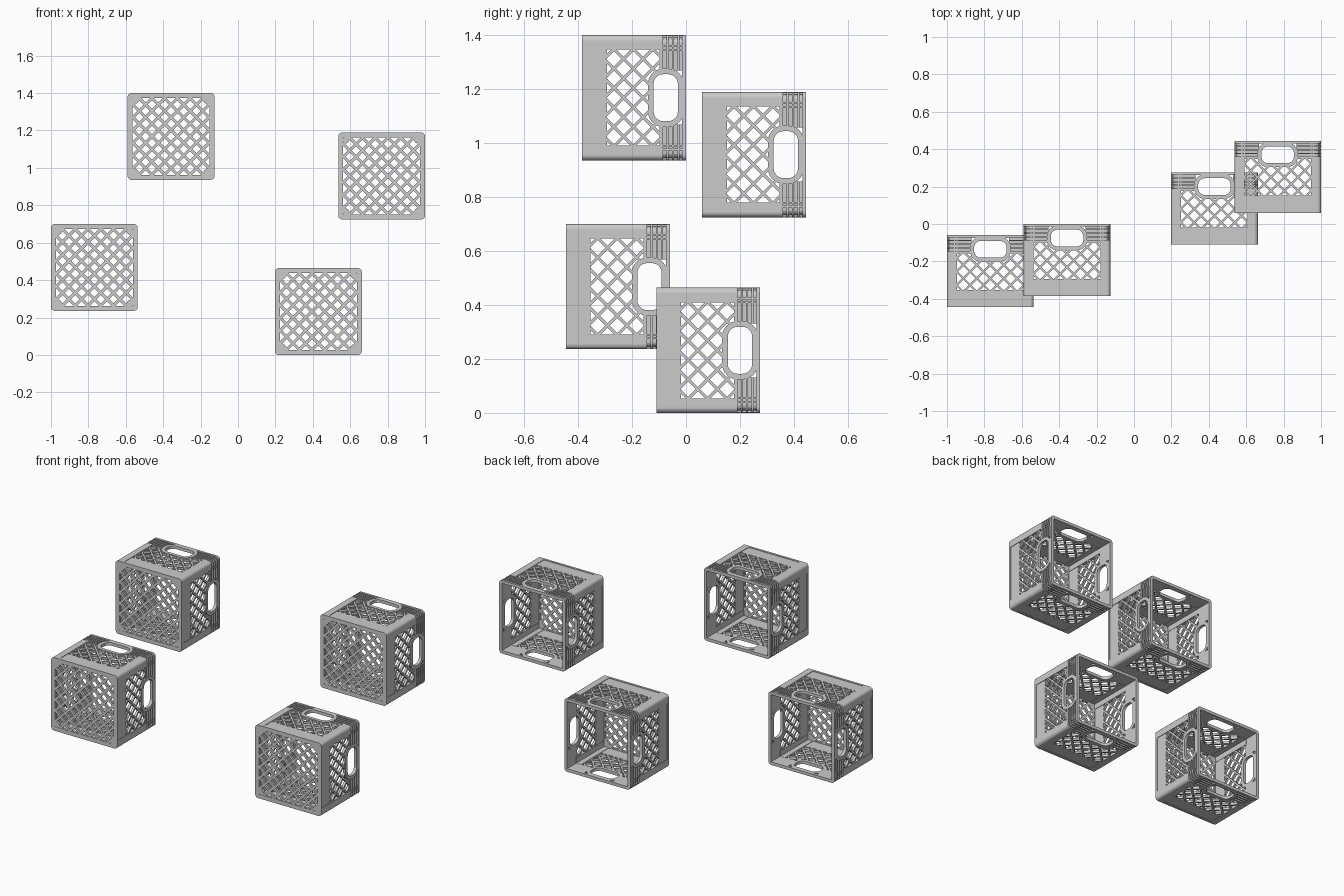
import bpy, bmesh, math
from mathutils import Matrix, Vector

if "Cube" in bpy.data.objects:
    bpy.data.objects.remove(bpy.data.objects["Cube"])

H, DEPTH = 0.232, 0.385          # half width and depth of one crate
HOLE = (0.31, 0.087, 0.045, 0.036)   # handle hole: centre y, half sizes, corner radius
AXIAL = Matrix(((1, 0, 0, 0), (0, 0, 1, 0), (0, 1, 0, 0), (0, 0, 0, 1)))   # profile in xz, pushed along y
SIDE = Matrix(((0, 0, 1, 0), (0, 1, 0, 0), (1, 0, 0, 0), (0, 0, 0, 1)))    # profile on the +x wall
TURNS = [Matrix.Rotation(k * math.pi / 2, 4, 'Y') for k in range(4)]


def prism(bm, pts, h0, h1, m):
    lo = [bm.verts.new(m @ Vector((u, v, h0))) for u, v in pts]
    hi = [bm.verts.new(m @ Vector((u, v, h1))) for u, v in pts]
    bm.faces.new(lo)
    bm.faces.new(hi[::-1])
    for i in range(len(pts)):
        j = (i + 1) % len(pts)
        bm.faces.new((lo[i], lo[j], hi[j], hi[i]))


def corner(bm, arm, inset, thick, y0, y1, r=0.02):
    """Rounded L profile at all four corners."""
    o = H - inset
    arc = [(o - r + r * math.sin(a), o - r + r * math.cos(a))
           for a in [i * math.pi / 10 for i in range(6)]]
    pts = [(H - arm, o)] + arc + [(o, H - arm), (o - thick, H - arm),
                                  (o - thick, o - thick), (H - arm, o - thick)]
    for t in TURNS:
        prism(bm, pts, y0, y1, t @ AXIAL)


def hole_distance(u, v):
    cy, a, b, r = HOLE
    dx, dy = abs(u) - a + r, abs(v - cy) - b + r
    return math.hypot(max(dx, 0), max(dy, 0)) + min(max(dx, dy), 0) - r


def lattice(bm, pitch, width, h0, h1, keep, mats, centre):
    """Crossing 45 degree strips, kept only where keep(u, v) is true."""
    w, n = width / 2 * math.sqrt(0.5), 300
    for s in (1, -1):
        for k in range(-9, 10):
            c, run = (k + 0.5) * pitch, []
            for i in range(n + 1):
                u = -0.3 + 0.6 * i / n
                v = centre + s * u + c
                inside = i < n and keep(u, v)
                if inside:
                    run.append((u, v))
                elif run:
                    (a, b), (d, e) = run[0], run[-1]
                    if d - a > 0.006:
                        pts = [(a - s * w, b + w), (d - s * w, e + w),
                               (d + s * w, e - w), (a + s * w, b - w)]
                        for m in mats:
                            prism(bm, pts, h0, h1, m)
                    run = []


def rounded(grow):
    cy, a, b, r = HOLE
    a, b, r = a + grow, b + grow, r + grow
    pts = []
    for q, (sx, sy) in enumerate(((1, 1), (-1, 1), (-1, -1), (1, -1))):
        for i in range(7):
            t = (q + i / 6) * math.pi / 2
            pts.append((sx * (a - r) + r * math.cos(t), cy + sy * (b - r) + r * math.sin(t)))
    return pts


parts = {}


def part(name):
    parts[name] = bmesh.new()
    return parts[name]


sides = [t @ SIDE for t in TURNS]

# corner posts and solid band near the base
bm = part("corner_posts")
corner(bm, 0.054, 0, 0.02, 0, 0.293)
bm = part("base_band")
corner(bm, H, 0.003, 0.015, 0, 0.092)

# rim: thin skin, ribs running round it, and full lip
bm = part("rim_wall")
corner(bm, H - 0.1, 0.009, 0.01, 0.287, DEPTH - 0.004)
bm = part("rim_ribs")
for y in (0.293, 0.313, 0.333, 0.353):
    corner(bm, H - 0.1, 0, 0.012, y, y + 0.007)
corner(bm, H, 0, 0.019, 0.371, DEPTH)
for m in sides:
    for u in (H - 0.054, H - 0.04, 0.04 - H, 0.054 - H):
        prism(bm, [(u - .003, .288), (u + .003, .288), (u + .003, .38), (u - .003, .38)],
              H - 0.012, H - 0.001, m)

# ledge under the rim between the posts and the handle
bm = part("rim_ledge")
corner(bm, H - 0.1, 0.002, 0.017, 0.287, 0.293)

# handle rings
bm = part("handle_rings")
for m in sides:
    loops = []
    for grow, h in ((0, H - 0.019), (0, H), (0.021, H), (0.021, H - 0.019)):
        loops.append([bm.verts.new(m @ Vector((u, v, h))) for u, v in rounded(grow)])
    n = len(loops[0])
    for a in range(4):
        p, q = loops[a], loops[(a + 1) % 4]
        for i in range(n):
            j = (i + 1) % n
            bm.faces.new((p[i], p[j], q[j], q[i]))

# side lattice, stopping at the handle
bm = part("side_lattice")
lattice(bm, 0.072, 0.011, H - 0.018, H - 0.003,
        lambda u, v: abs(u) < 0.182 and 0.088 < v < 0.292 and hole_distance(u, v) > 0.01,
        sides, 0.19)

# base frame, base lattice and the small corner feet
bm = part("base_frame")
corner(bm, H, 0, 0.026, 0, 0.014)
for t in TURNS:
    disc = [(0.192 + 0.018 * math.cos(a * math.pi / 8), 0.192 + 0.018 * math.sin(a * math.pi / 8))
            for a in range(16)]
    prism(bm, disc, 0.001, 0.015, t @ AXIAL)
bm = part("base_lattice")
lattice(bm, 0.068, 0.016, 0.001, 0.014,
        lambda u, v: abs(u) < 0.208 and abs(v) < 0.208, [AXIAL], 0)

# four copies of the crate
spots = [(-0.768, -0.445, 0.468), (-0.358, -0.385, 1.168),
         (0.43, -0.11, H), (0.768, 0.06, 0.957)]
for name, bm in parts.items():
    bmesh.ops.recalc_face_normals(bm, faces=bm.faces)
    mesh = bpy.data.meshes.new(name)
    bm.to_mesh(mesh)
    bm.free()
    for i, loc in enumerate(spots):
        ob = bpy.data.objects.new(f"crate_{i + 1}_{name}", mesh)
        ob.location = loc
        bpy.context.collection.objects.link(ob)
